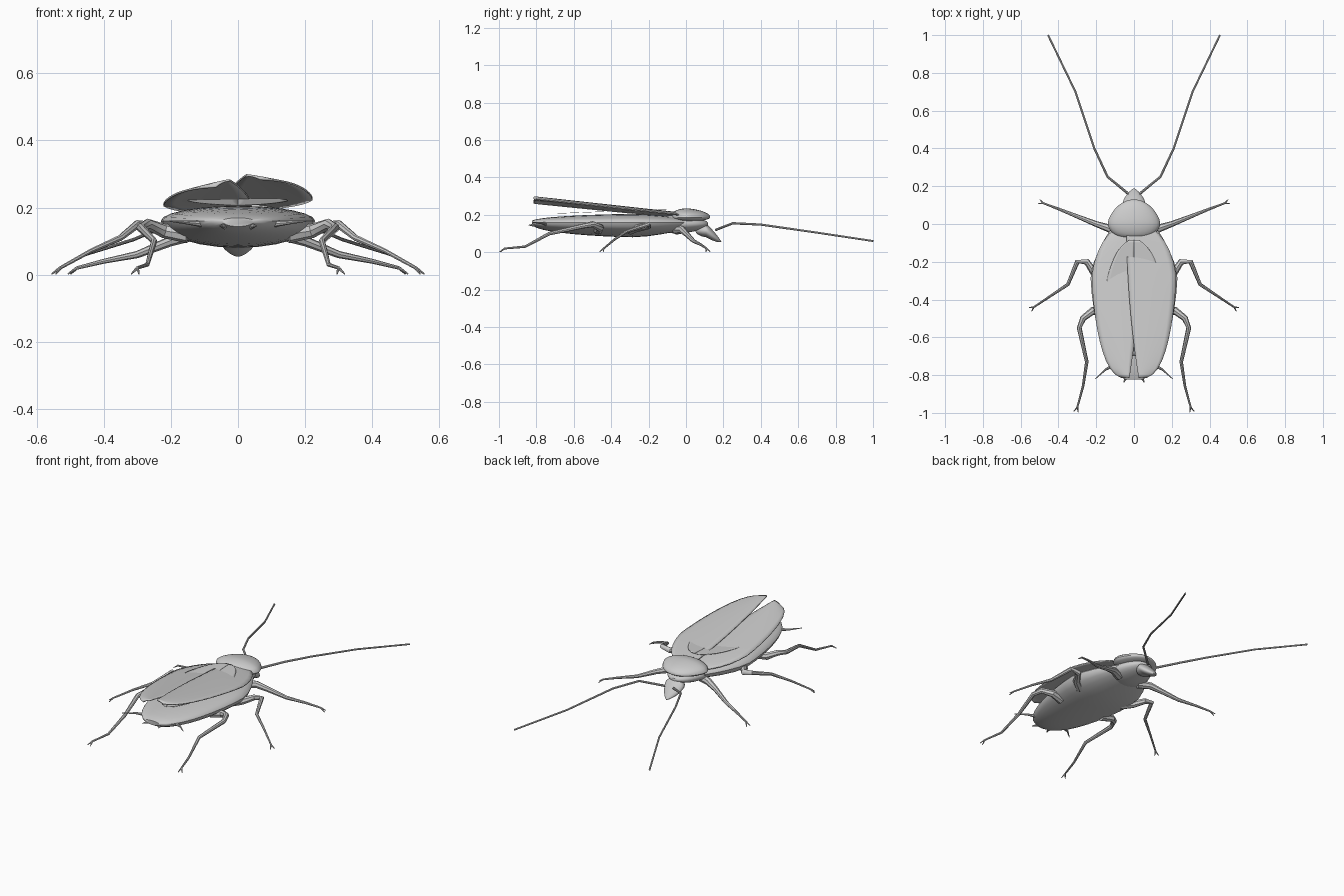
import bpy, bmesh
from math import cos, sin, pi, radians
from mathutils import Vector

if "Cube" in bpy.data.objects:
    bpy.data.objects.remove(bpy.data.objects["Cube"])

# Single shell colour
shell = bpy.data.materials.new("shell grey")
shell.use_nodes = True
colour = (0.6, 0.6, 0.6, 1)
shell.diffuse_color = colour
shell.node_tree.nodes["Principled BSDF"].inputs["Base Color"].default_value = colour


def finish(name, bm, mirror=False, thickness=None):
    """Turn a bmesh into a shaded object with its modifiers."""
    bmesh.ops.recalc_face_normals(bm, faces=bm.faces)
    mesh = bpy.data.meshes.new(name)
    bm.to_mesh(mesh)
    bm.free()
    mesh.materials.append(shell)
    part = bpy.data.objects.new(name, mesh)
    bpy.context.collection.objects.link(part)
    bpy.ops.object.select_all(action="DESELECT")
    part.select_set(True)
    bpy.context.view_layer.objects.active = part
    bpy.ops.object.shade_smooth_by_angle(angle=radians(40))
    if mirror:
        part.modifiers.new("mirror", "MIRROR")
    if thickness:
        solid = part.modifiers.new("thickness", "SOLIDIFY")
        solid.thickness = thickness
        solid.offset = 0


def skin(bm, rings):
    """Bridge closed rings of points and cap both ends."""
    loops = [[bm.verts.new(point) for point in ring] for ring in rings]
    for lower, upper in zip(loops, loops[1:]):
        for i in range(len(lower)):
            bm.faces.new((lower[i - 1], lower[i], upper[i], upper[i - 1]))
    bm.faces.new(loops[0])
    bm.faces.new(loops[-1])


def profile(y, back, front, peak, back_power, front_power):
    """Relative width along the length: one at the peak, zero at both ends."""
    if y < peak:
        return (1 - ((peak - y) / (peak - back)) ** 1.5) ** back_power
    return (1 - ((y - peak) / (front - peak)) ** 1.5) ** front_power


def stations(back, front, count=18):
    """Positions along the length, closer together near the ends."""
    for i in range(1, count):
        yield back + (front - back) * (1 - cos(pi * i / count)) / 2


def hull(name, shape, width, rim, up, down, drop=0, sides=24):
    """Rounded body whose rim sinks by drop in front of the peak."""
    back, front, peak = shape[:3]
    rings = []
    for y in stations(back, front):
        size = profile(y, *shape)
        level = rim - drop * max(0, (y - peak) / (front - peak))
        ring = []
        for k in range(sides):
            angle = 2 * pi * k / sides
            height = up if sin(angle) > 0 else down
            ring.append((width * size * cos(angle), y, level + height * size * sin(angle)))
        rings.append(ring)
    bm = bmesh.new()
    skin(bm, rings)
    finish(name, bm)


def tube(bm, path, start, end, sides=8):
    """Limb along a path, tapering from the start radius to the end radius."""
    points = [Vector(p) for p in path]
    last = len(points) - 1
    rings = []
    for i, point in enumerate(points):
        along = (points[min(i + 1, last)] - points[max(i - 1, 0)]).normalized()
        across = along.cross(Vector((0, 0, 1))).normalized()
        upward = across.cross(along)
        radius = end + (start - end) * (1 - i / last) ** 1.4
        angles = [2 * pi * k / sides for k in range(sides)]
        rings.append([point + radius * (across * cos(a) + upward * sin(a)) for a in angles])
    skin(bm, rings)


def sheet(name, side, shape, width, seam, height, thickness):
    """Thin wing between a seam line and a curved outer edge."""
    back, front = shape[:2]
    bm = bmesh.new()
    rows = []
    for y in stations(back, front):
        inner = seam(y / back)
        outer = max(width * profile(y, *shape), inner + 0.01)
        row = []
        for k in range(9):
            t = k / 8
            row.append(bm.verts.new((side * (inner + (outer - inner) * t), y, height(y, t))))
        rows.append(row)
    for near, far in zip(rows, rows[1:]):
        for k in range(8):
            bm.faces.new((near[k], near[k + 1], far[k + 1], far[k]))
    finish(name, bm, thickness=thickness)


# Body: abdomen, domed neck shield, and head pointing forward and down
hull("abdomen", (-0.83, 0.1, -0.28, 0.4, 0.8), 0.23, rim=0.16, up=0.045, down=0.08)
hull("thorax", (-0.2, 0.12, -0.05, 0.5, 0.5), 0.12, rim=0.15, up=0.05, down=0.05)
hull("neck_shield", (-0.075, 0.13, 0, 0.3, 0.5), 0.14, rim=0.187, up=0.048, down=0.027)
hull("head", (0.05, 0.19, 0.11, 0.5, 0.8), 0.06, rim=0.115, up=0.035, down=0.035, drop=0.06)

# Overlapping wing covers, raised towards the tail, over thin hind wings
cover = (-0.82, 0, -0.28, 0.3, 0.4)
folded = (-0.7, -0.08, -0.35, 0.6, 0.5)
for name, side, lift, slope, droop in (("left", 1, 0.207, 0.11, 0.012), ("right", -1, 0.2, 0.1, 0.02)):
    sheet(name + "_wing_cover", side, cover, 0.223, lambda s: 0.065 * s * s - 0.04,
          lambda y, t: lift - slope * y - droop * t * t, 0.006)
    sheet(name + "_hind_wing", side, folded, 0.15, lambda s: 0,
          lambda y, t: 0.235 + 0.04 * y, 0.002)

# Legs: thick at the body, each ending in a two-pronged claw
legs = {
    "front_legs": [(0.07, -0.05, 0.12), (0.14, -0.02, 0.12), (0.2, 0, 0.1),
                   (0.3, 0.04, 0.06), (0.4, 0.08, 0.04), (0.48, 0.11, 0.02)],
    "middle_legs": [(0.15, -0.3, 0.12), (0.21, -0.26, 0.13), (0.25, -0.2, 0.14), (0.3, -0.2, 0.15),
                    (0.35, -0.32, 0.11), (0.44, -0.38, 0.07), (0.53, -0.44, 0.02)],
    "hind_legs": [(0.15, -0.47, 0.12), (0.22, -0.46, 0.13), (0.27, -0.5, 0.15), (0.29, -0.55, 0.14),
                  (0.25, -0.73, 0.1), (0.27, -0.86, 0.03), (0.3, -0.97, 0.02)],
}
for name, path in legs.items():
    bm = bmesh.new()
    tube(bm, path, 0.026, 0.005)
    ankle = Vector(path[-1])
    along = (ankle - Vector(path[-2])).normalized()
    across = along.cross(Vector((0, 0, 1))).normalized()
    for side in (-1, 1):
        claw = ankle + along * 0.025 + across * side * 0.012
        claw.z = 0.002
        tube(bm, [ankle, claw], 0.005, 0.002)
    finish(name, bm, mirror=True)

# Long antennae
bm = bmesh.new()
tube(bm, [(0.03, 0.16, 0.12), (0.14, 0.25, 0.155), (0.21, 0.4, 0.148), (0.31, 0.7, 0.105), (0.455, 1, 0.06)],
     0.007, 0.005)
finish("antennae", bm, mirror=True)

# Tail feelers and short tail spines
bm = bmesh.new()
tube(bm, [(0.09, -0.74, 0.15), (0.15, -0.77, 0.155), (0.205, -0.82, 0.16)], 0.012, 0.002)
tube(bm, [(0.035, -0.79, 0.145), (0.045, -0.82, 0.145), (0.055, -0.84, 0.145)], 0.014, 0.002)
finish("tail_feelers", bm, mirror=True)
